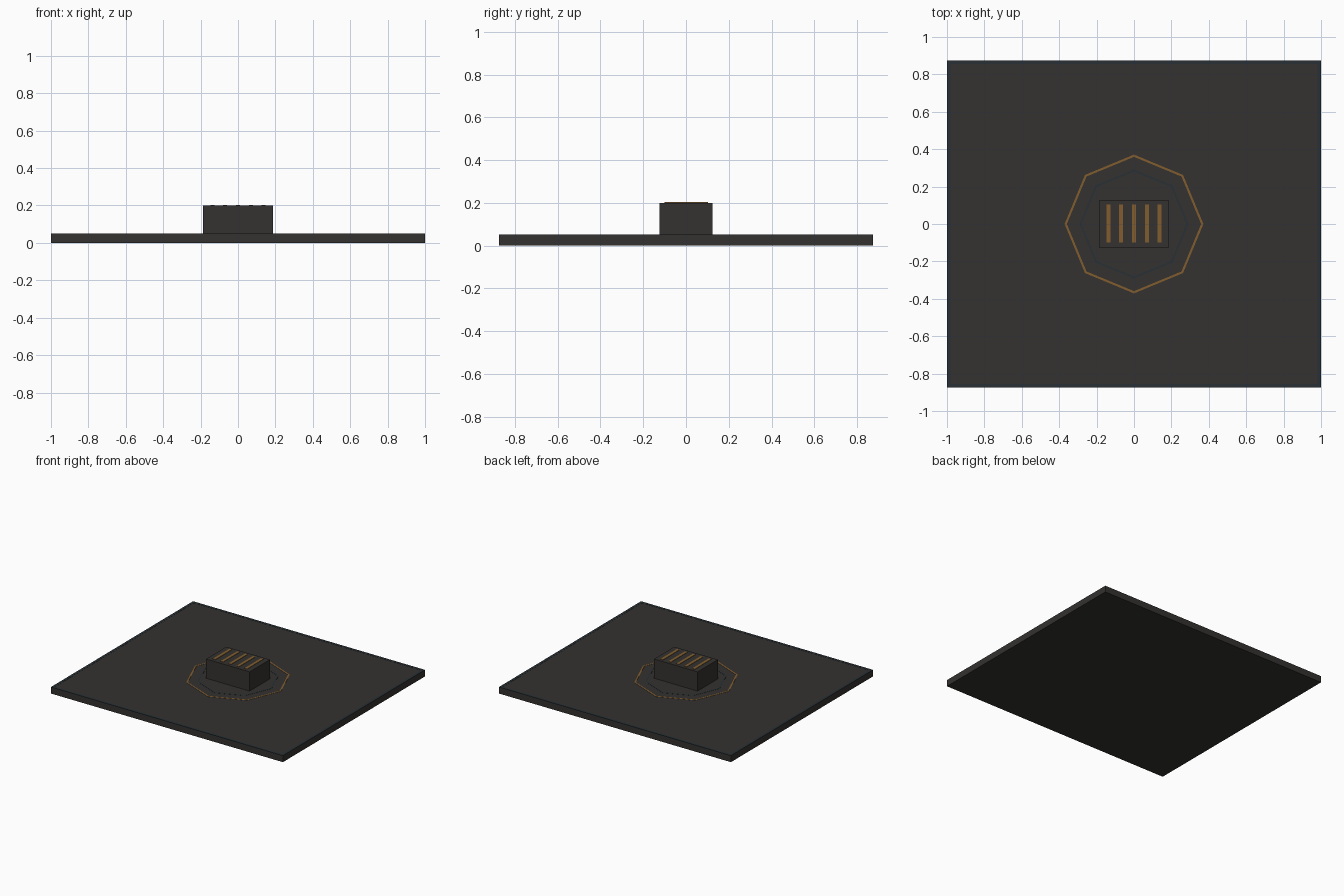
import bpy, bmesh
from math import cos, sin, tau

if "Cube" in bpy.data.objects:
    bpy.data.objects.remove(bpy.data.objects["Cube"])


def material(name, rgb):
    m = bpy.data.materials.new(name)
    m.diffuse_color = (*rgb, 1)
    m.use_nodes = True
    m.node_tree.nodes["Principled BSDF"].inputs["Base Color"].default_value = m.diffuse_color
    return m


CHARCOAL = material("charcoal", (0.034, 0.032, 0.029))
BLUE = material("dark_blue", (0.021, 0.030, 0.036))
AMBER = material("amber", (0.22, 0.11, 0.028))


def finish(name, bm, mat):
    bmesh.ops.recalc_face_normals(bm, faces=bm.faces)
    me = bpy.data.meshes.new(name)
    bm.to_mesh(me)
    bm.free()
    me.materials.append(mat)
    ob = bpy.data.objects.new(name, me)
    bpy.context.collection.objects.link(ob)
    return ob


def box(name, x, y, z, mat):
    bm = bmesh.new()
    bmesh.ops.create_cube(bm, size=1)
    for v in bm.verts:
        v.co = [a + (b - a) * (c + 0.5) for (a, b), c in zip((x, y, z), v.co)]
    return finish(name, bm, mat)


def octagon_ring(name, outer, width, z0, z1, mat):
    bm = bmesh.new()
    loops = []
    for i in range(8):
        c, s = cos(tau * i / 8), sin(tau * i / 8)
        loops.append([bm.verts.new((r * c, r * s, z)) for r, z in
                      ((outer, z0), (outer, z1), (outer - width, z1), (outer - width, z0))])
    for i in range(8):
        a, b = loops[i], loops[(i + 1) % 8]
        for k in range(4):
            n = (k + 1) % 4
            bm.faces.new((a[k], b[k], b[n], a[n]))
    return finish(name, bm, mat)


# base plate
box("base_plate", (-1, 1), (-0.875, 0.875), (0, 0.05), CHARCOAL)

# thin blue trim around the plate's top edge
T = 0.02
for side, s in (("left", -1), ("right", 1)):
    box(f"{side}_edge_trim", sorted((s, s * (1 - T))), (-0.875, 0.875), (0.046, 0.051), BLUE)
for side, s in (("front", -1), ("back", 1)):
    box(f"{side}_edge_trim", (-1 + T, 1 - T), sorted((s * 0.875, s * (0.875 - T))),
        (0.046, 0.051), BLUE)

# octagonal inlays
octagon_ring("outer_inlay", 0.371, 0.012, 0.047, 0.0515, AMBER)
octagon_ring("inner_inlay", 0.292, 0.012, 0.047, 0.051, BLUE)

# raised vent housing and its cap
box("vent_housing", (-0.1875, 0.1875), (-0.125, 0.125), (0.05, 0.185), CHARCOAL)
box("vent_cap", (-0.1875, 0.1875), (-0.125, 0.125), (0.185, 0.2), CHARCOAL)

# glowing slats on the cap
for i in range(5):
    x = (i - 2) * 0.0685
    box(f"vent_slat_{i + 1}", (x - 0.011, x + 0.011), (-0.1, 0.103), (0.197, 0.203), AMBER)
